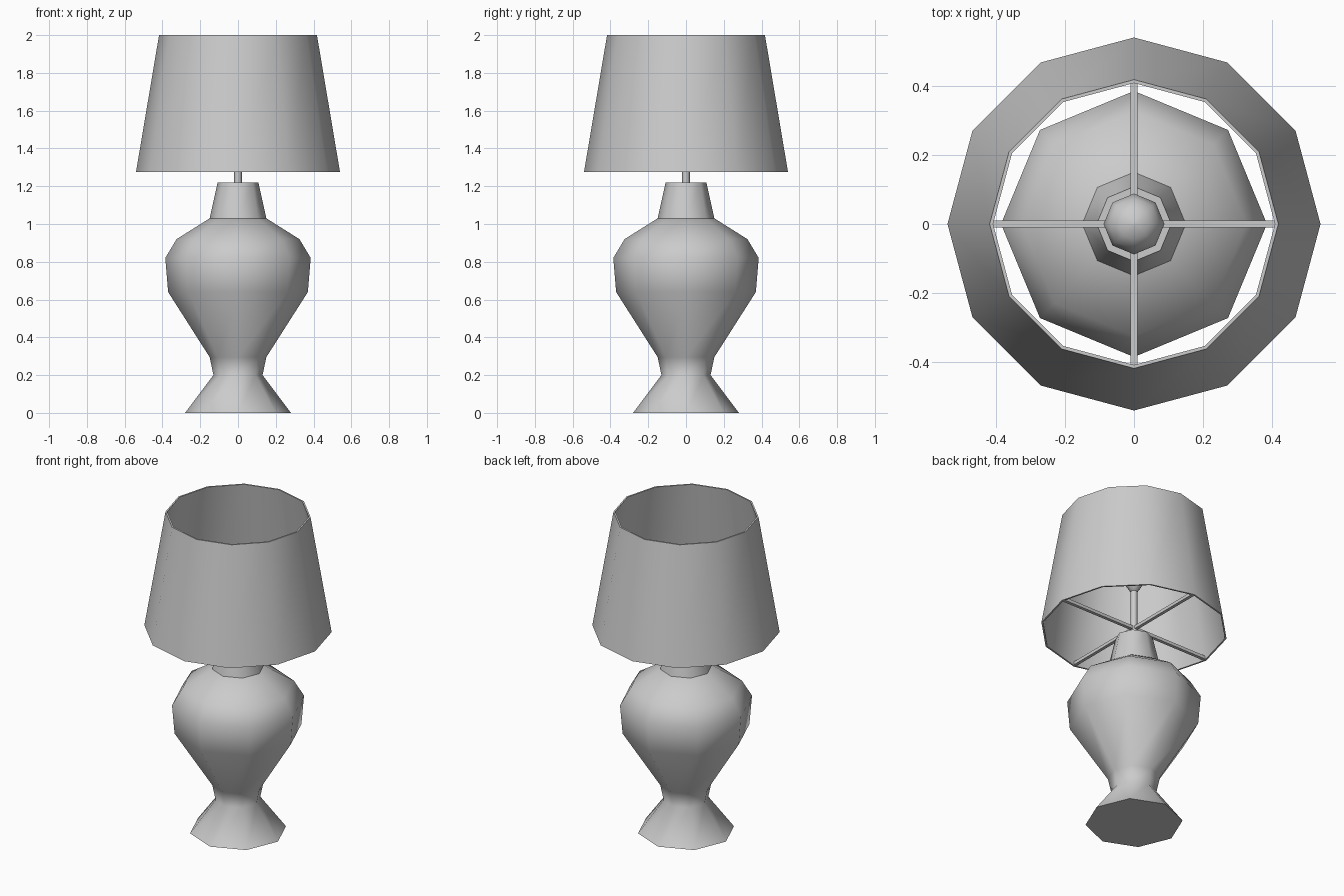
import bpy, bmesh
from math import cos, sin, pi, radians

if "Cube" in bpy.data.objects:
    bpy.data.objects.remove(bpy.data.objects["Cube"])


def lathe(name, profile, sides, closed=False, angle=60):
    """Spin an (r, z) profile round z; ends are capped unless the profile is a closed loop."""
    bm = bmesh.new()
    rings = []
    for r, z in profile:
        rings.append([bm.verts.new((r * cos(2 * pi * i / sides), r * sin(2 * pi * i / sides), z))
                      for i in range(sides)])
    pairs = list(zip(rings, rings[1:]))
    if closed:
        pairs.append((rings[-1], rings[0]))
    for a, b in pairs:
        for i in range(sides):
            j = (i + 1) % sides
            bm.faces.new((a[i], a[j], b[j], b[i]))
    if not closed:
        bm.faces.new(rings[0])
        bm.faces.new(rings[-1])
    bmesh.ops.recalc_face_normals(bm, faces=bm.faces)
    return finish(name, bm, angle)


def finish(name, bm, angle=None):
    mesh = bpy.data.meshes.new(name)
    bm.to_mesh(mesh)
    bm.free()
    ob = bpy.data.objects.new(name, mesh)
    bpy.context.collection.objects.link(ob)
    if angle:
        bpy.ops.object.select_all(action='DESELECT')
        ob.select_set(True)
        bpy.context.view_layer.objects.active = ob
        bpy.ops.object.shade_smooth_by_angle(angle=radians(angle))
    return ob


def bar(name, sx, sy, sz, z):
    bm = bmesh.new()
    bmesh.ops.create_cube(bm, size=1)
    for v in bm.verts:
        v.co = (v.co.x * sx, v.co.y * sy, v.co.z * sz + z)
    return finish(name, bm)


# Octagonal vase-shaped body
lathe("body", [(0.28, 0), (0.13, 0.2), (0.15, 0.295), (0.37, 0.64), (0.385, 0.82),
               (0.325, 0.92), (0.15, 1.03)], 8)

# Tapered neck and stem
lathe("neck", [(0.15, 1.03), (0.108, 1.22)], 8)
lathe("stem", [(0.02, 1.22), (0.02, 1.54)], 8)

# Light bulb hidden in the shade
lathe("bulb", [(0.02, 1.53), (0.05, 1.575), (0.08, 1.63), (0.088, 1.68),
               (0.075, 1.725), (0.045, 1.755), (0.004, 1.765)], 8)

# Twelve-sided open shade with thin wall
lathe("shade", [(0.54, 1.275), (0.418, 2.0), (0.408, 2.0), (0.53, 1.275)], 12, closed=True)

# Crossed bars holding the shade
bar("shade_bar_x", 1.062, 0.02, 0.02, 1.287)
bar("shade_bar_y", 0.02, 1.062, 0.02, 1.287)
